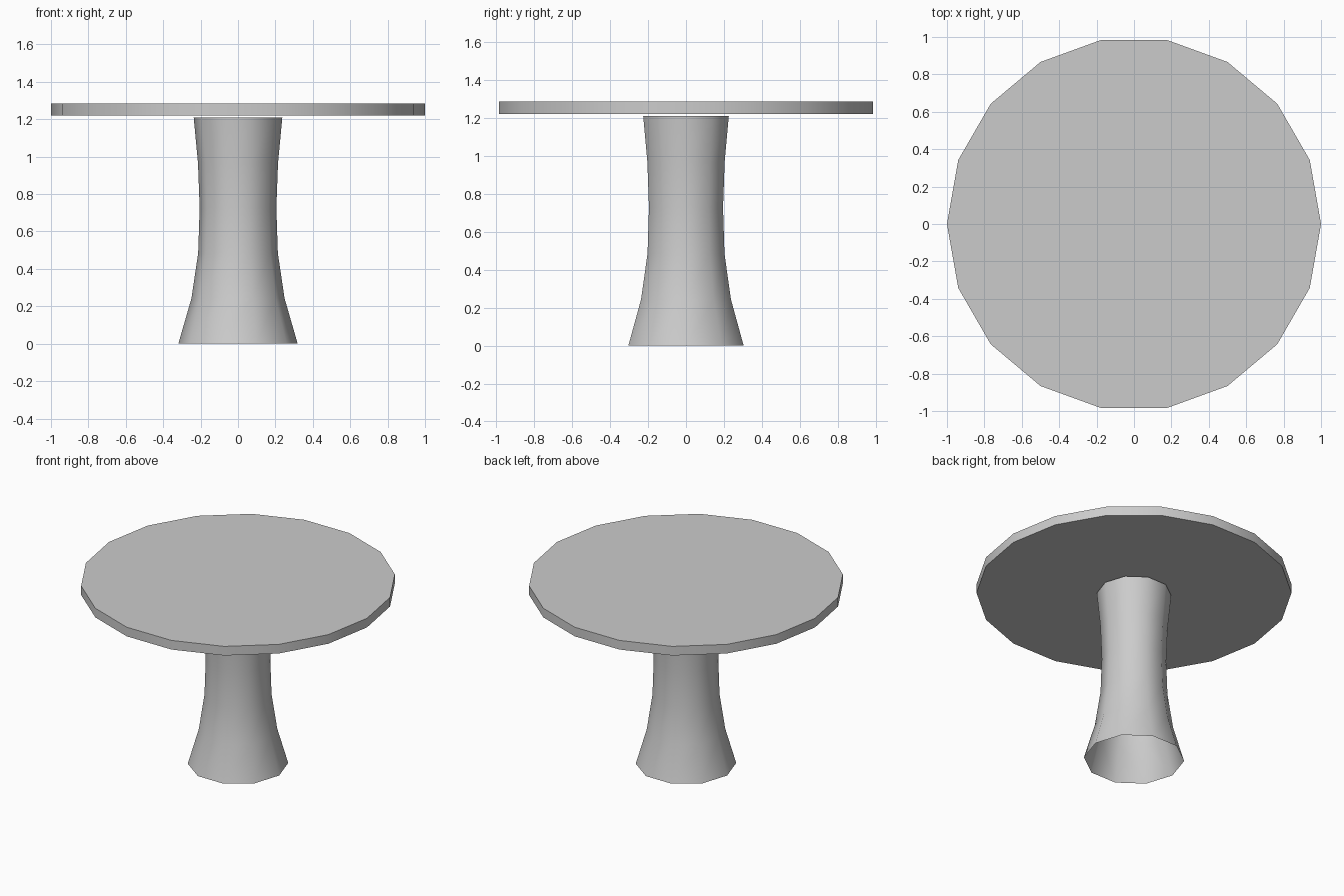
import bpy
import math

cube = bpy.data.objects.get("Cube")
if cube:
    bpy.data.objects.remove(cube, do_unlink=True)

grey = bpy.data.materials.new("light grey")
grey.use_nodes = True
colour = (0.6, 0.6, 0.6, 1.0)
grey.diffuse_color = colour
grey.node_tree.nodes["Principled BSDF"].inputs["Base Color"].default_value = colour


def lathe(name, profile, sides, capped):
    """Turn a (radius, height) profile around z, one vertex on the x axis."""
    verts = [(r * math.cos(2 * math.pi * i / sides), r * math.sin(2 * math.pi * i / sides), z)
             for r, z in profile for i in range(sides)]
    faces = []
    for row in range(len(profile) - 1):
        low, high = row * sides, (row + 1) * sides
        for i in range(sides):
            j = (i + 1) % sides
            faces.append((low + i, low + j, high + j, high + i))
    if capped:
        faces.append(tuple(reversed(range(sides))))
        faces.append(tuple(range(len(verts) - sides, len(verts))))
    mesh = bpy.data.meshes.new(name)
    mesh.from_pydata(verts, [], faces)
    mesh.materials.append(grey)
    obj = bpy.data.objects.new(name, mesh)
    bpy.context.collection.objects.link(obj)
    bpy.ops.object.select_all(action="DESELECT")
    obj.select_set(True)
    bpy.context.view_layer.objects.active = obj
    bpy.ops.object.shade_smooth_by_angle(angle=math.radians(45))
    return obj


# Round top: a thin flat disc
lathe("table_top", [(1, 1.22), (1, 1.284)], 18, True)

# Flared pedestal: an open, waisted tube
waist = [(0.319, 0), (0.249, 0.242), (0.213, 0.484),
         (0.205, 0.726), (0.214, 0.968), (0.237, 1.21)]
lathe("pedestal", waist, 10, False)
